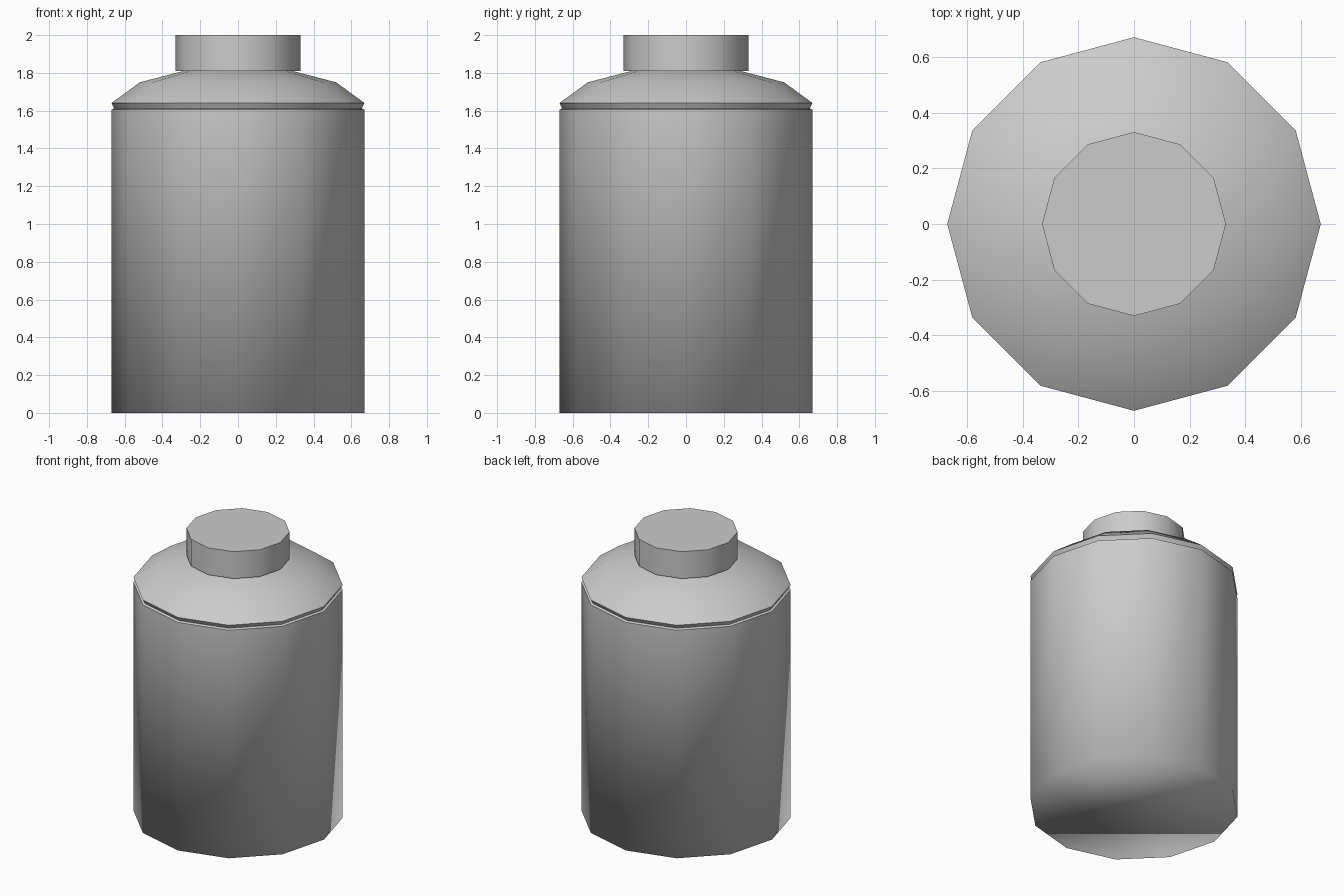
import bpy
import bmesh
from math import cos, sin, tau

SIDES = 12

if "Cube" in bpy.data.objects:
    bpy.data.objects.remove(bpy.data.objects["Cube"])

grey = bpy.data.materials.new("light grey")
grey.use_nodes = True
grey.diffuse_color = (0.6, 0.6, 0.6, 1)
grey.node_tree.nodes["Principled BSDF"].inputs["Base Color"].default_value = (0.6, 0.6, 0.6, 1)


def turned_part(name, profile, sharp_rings):
    """Closed, smooth-shaded solid turned from (radius, height) pairs, bottom to top."""
    bm = bmesh.new()
    rings = [[bm.verts.new((r * cos(tau * i / SIDES), r * sin(tau * i / SIDES), z))
              for i in range(SIDES)] for r, z in profile]
    for low, high in zip(rings, rings[1:]):
        for i in range(SIDES):
            j = (i + 1) % SIDES
            bm.faces.new((low[i], low[j], high[j], high[i]))
    bm.faces.new(rings[0][::-1])
    bm.faces.new(rings[-1])
    for face in bm.faces:
        face.smooth = True
    for k in sharp_rings:
        for i in range(SIDES):
            bm.edges.get((rings[k][i], rings[k][(i + 1) % SIDES])).smooth = False
    mesh = bpy.data.meshes.new(name)
    bm.to_mesh(mesh)
    bm.free()
    mesh.materials.append(grey)
    obj = bpy.data.objects.new(name, mesh)
    bpy.context.collection.objects.link(obj)
    return obj


# Straight body, its base rounded by shading only, with a thin ledge on top
turned_part("body", [(0.67, 0), (0.67, 1.605), (0.655, 1.612)], [1, 2])

# Sloping shoulder, undercut to leave a groove above the body
turned_part("shoulder", [(0.655, 1.612), (0.67, 1.64), (0.52, 1.75), (0.29, 1.81)], [0, 1, 3])

# Flat cap overhanging the shoulder
turned_part("cap", [(0.33, 1.81), (0.33, 2.0)], [0, 1])
